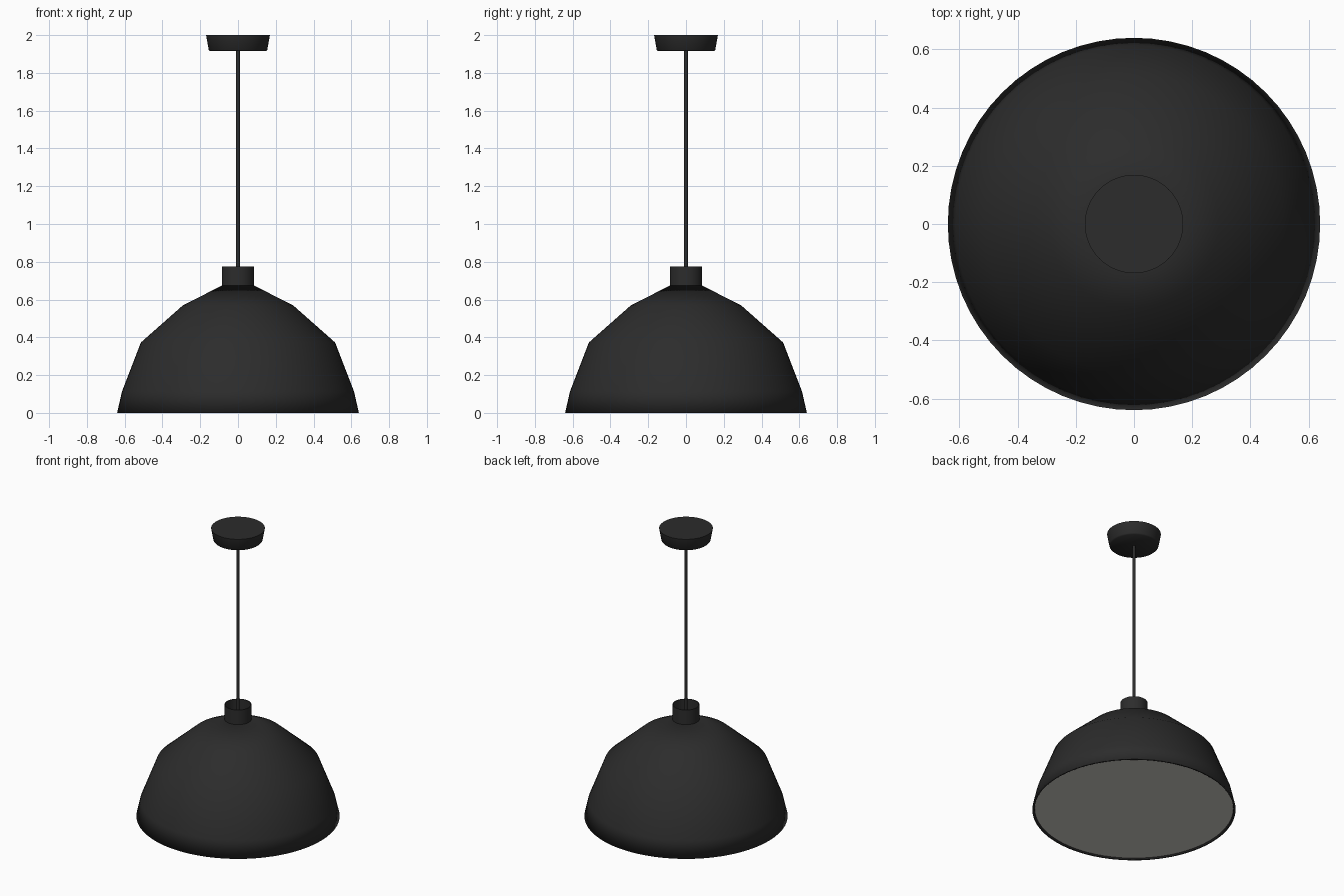
import bpy
import bmesh
import math

cube = bpy.data.objects.get("Cube")
if cube:
    bpy.data.objects.remove(cube, do_unlink=True)

SEGMENTS = 64


def make_material(name, color, roughness):
    mat = bpy.data.materials.new(name)
    mat.use_nodes = True
    mat.diffuse_color = color
    bsdf = mat.node_tree.nodes["Principled BSDF"]
    bsdf.inputs["Base Color"].default_value = color
    bsdf.inputs["Roughness"].default_value = roughness
    return mat


def lathe(name, profile, mat, sharp_angle=None, segments=SEGMENTS):
    """Spin a (radius, height) profile, listed bottom to top outside, around z."""
    bm = bmesh.new()
    verts = [bm.verts.new((r, 0, z)) for r, z in profile]
    edges = [bm.edges.new(pair) for pair in zip(verts, verts[1:])]
    bmesh.ops.spin(bm, geom=verts + edges, cent=(0, 0, 0), axis=(0, 0, 1),
                   angle=math.tau, steps=segments, use_duplicate=False)
    bmesh.ops.remove_doubles(bm, verts=bm.verts, dist=0.0005)
    bmesh.ops.dissolve_degenerate(bm, edges=bm.edges, dist=0.0001)
    # Wind every face so the outer side of the profile faces outwards
    bmesh.ops.recalc_face_normals(bm, faces=bm.faces)
    mesh = bpy.data.meshes.new(name)
    bm.to_mesh(mesh)
    bm.free()
    mesh.materials.append(mat)
    obj = bpy.data.objects.new(name, mesh)
    bpy.context.collection.objects.link(obj)
    bpy.ops.object.select_all(action="DESELECT")
    obj.select_set(True)
    bpy.context.view_layer.objects.active = obj
    if sharp_angle is None:
        bpy.ops.object.shade_smooth()
    else:
        bpy.ops.object.shade_smooth_by_angle(angle=math.radians(sharp_angle))
    return obj


black = make_material("matte black", (0.025, 0.025, 0.025, 1), 0.6)
cream = make_material("warm white", (0.62, 0.61, 0.57, 1), 0.5)

# Bell shade: faceted outer profile, thin rim and inner wall
outer = [(0.64, 0), (0.614, 0.114), (0.514, 0.373), (0.291, 0.57), (0.083, 0.675)]
inner = [(0.075, 0.665), (0.28, 0.557), (0.5, 0.365), (0.601, 0.114), (0.627, 0)]
lathe("shade", outer + inner + outer[:1], black)

# Open socket neck with a recessed floor
lathe("neck", [(0, 0.66), (0.085, 0.66), (0.085, 0.775), (0.079, 0.775),
               (0.079, 0.69), (0, 0.69)], black, 35)

# Light diffuser just inside the rim
lathe("diffuser", [(0, 0.008), (0.626, 0.008), (0.626, 0.014), (0, 0.014)], cream, 35)

# Hanging cord
lathe("cord", [(0, 0.68), (0.01, 0.68), (0.01, 1.93), (0, 1.93)], black, 35, 16)

# Tapered ceiling canopy with a softened lower edge
lathe("ceiling_canopy", [(0, 1.915), (0.148, 1.915), (0.155, 1.922),
                         (0.169, 2), (0, 2)], black, 50)
